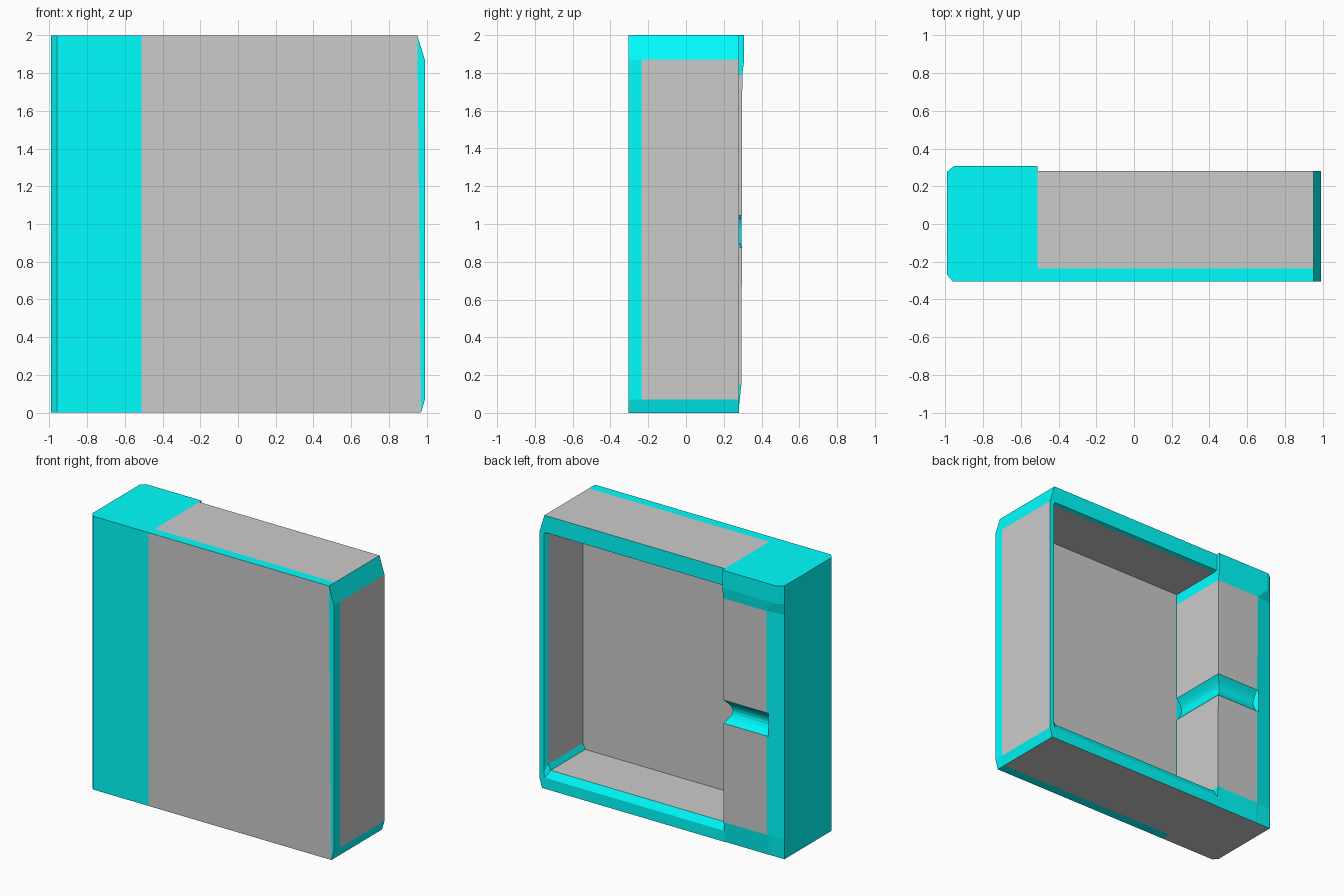
import bpy, bmesh, math

if "Cube" in bpy.data.objects:
    bpy.data.objects.remove(bpy.data.objects["Cube"])

cyan = bpy.data.materials.new("cyan_trim")
cyan.diffuse_color = (0.0, 1.0, 1.0, 1)
cyan.use_nodes = True
cyan.node_tree.nodes["Principled BSDF"].inputs["Base Color"].default_value = cyan.diffuse_color
GREY, CYAN = 0, 1


def finish(name, bm):
    bmesh.ops.remove_doubles(bm, verts=bm.verts, dist=0.0005)
    bmesh.ops.recalc_face_normals(bm, faces=bm.faces)
    me = bpy.data.meshes.new(name)
    bm.to_mesh(me)
    bm.free()
    me.materials.append(None)
    me.materials.append(cyan)
    ob = bpy.data.objects.new(name, me)
    bpy.context.collection.objects.link(ob)
    return ob


def add_face(bm, verts, mat):
    f = bm.faces.new(verts)
    f.material_index = mat


# Tray: half-frame chains lofted front to back and into the recess
X0 = -0.51
outer = [(X0, 0), (0.97, 0), (0.99, 0.07), (0.99, 1.87), (0.95, 2), (X0, 2)]
lip = [(X0, 0.08), (0.945, 0.08), (0.955, 0.12), (0.955, 1.86), (0.945, 1.875), (X0, 1.875)]
inner = [(X0, 0.13), (0.92, 0.13), (0.94, 0.17), (0.94, 1.855), (0.93, 1.87), (X0, 1.87)]
chains = [(outer, -0.305), (outer, -0.235), (outer, 0.28),
          (lip, 0.28), (inner, 0.25), (inner, -0.15)]
bm = bmesh.new()
rows = [[bm.verts.new((x, y, z)) for x, z in pts] for pts, y in chains]
for r in range(len(rows) - 1):
    for i in range(5):
        panel = r in (1, 4) and i in (0, 2, 4)
        a, b = rows[r], rows[r + 1]
        add_face(bm, (a[i], a[i + 1], b[i + 1], b[i]), GREY if panel else CYAN)
front = rows[0]
add_face(bm, [front[i] for i in (0, 1, 4, 5)], GREY)
add_face(bm, [front[i] for i in (1, 2, 3, 4)], CYAN)
add_face(bm, rows[-1], GREY)
finish("tray", bm)

# Post: horizontal sections stacked upward, with a rounded groove at mid height
G0, G1, DEPTH = 0.875, 1.045, 0.045
levels = [(0, 0.277, 0), (0.15, 0.293, 0)]
for k in range(9):
    t = k / 8
    levels.append((G0 + (G1 - G0) * t, 0.296, DEPTH * math.sin(math.pi * t)))
levels += [(1.79, 0.298, 0), (1.87, 0.308, 0), (2, 0.308, 0)]

bm = bmesh.new()
rings = []
for z, yb, g in levels:
    cap = z > 1.85
    xe = -0.94 if cap else -0.86
    pts = [(-0.99, -0.27), (-0.96, -0.305), (X0, -0.305), (X0, -0.15),
           (X0 - g, -0.149), (X0 - g, yb - g), (xe, yb - g),
           (xe - 0.015, yb - 0.002), (-0.99, 0.277)]
    rings.append([bm.verts.new((x, y, z)) for x, y in pts])
n = len(rings[0])
for r in range(len(rings) - 1):
    lo, hi = levels[r], levels[r + 1]
    plain = lo[0] >= 0.14 and hi[0] <= 1.8 and not (G0 - 0.01 < lo[0] and hi[0] < G1 + 0.01)
    for i in range(n):
        j = (i + 1) % n
        add_face(bm, (rings[r][i], rings[r][j], rings[r + 1][j], rings[r + 1][i]),
                 GREY if plain and i in (4, 5) else CYAN)
add_face(bm, rings[0], GREY)
add_face(bm, rings[-1], CYAN)
finish("grooved_post", bm)
